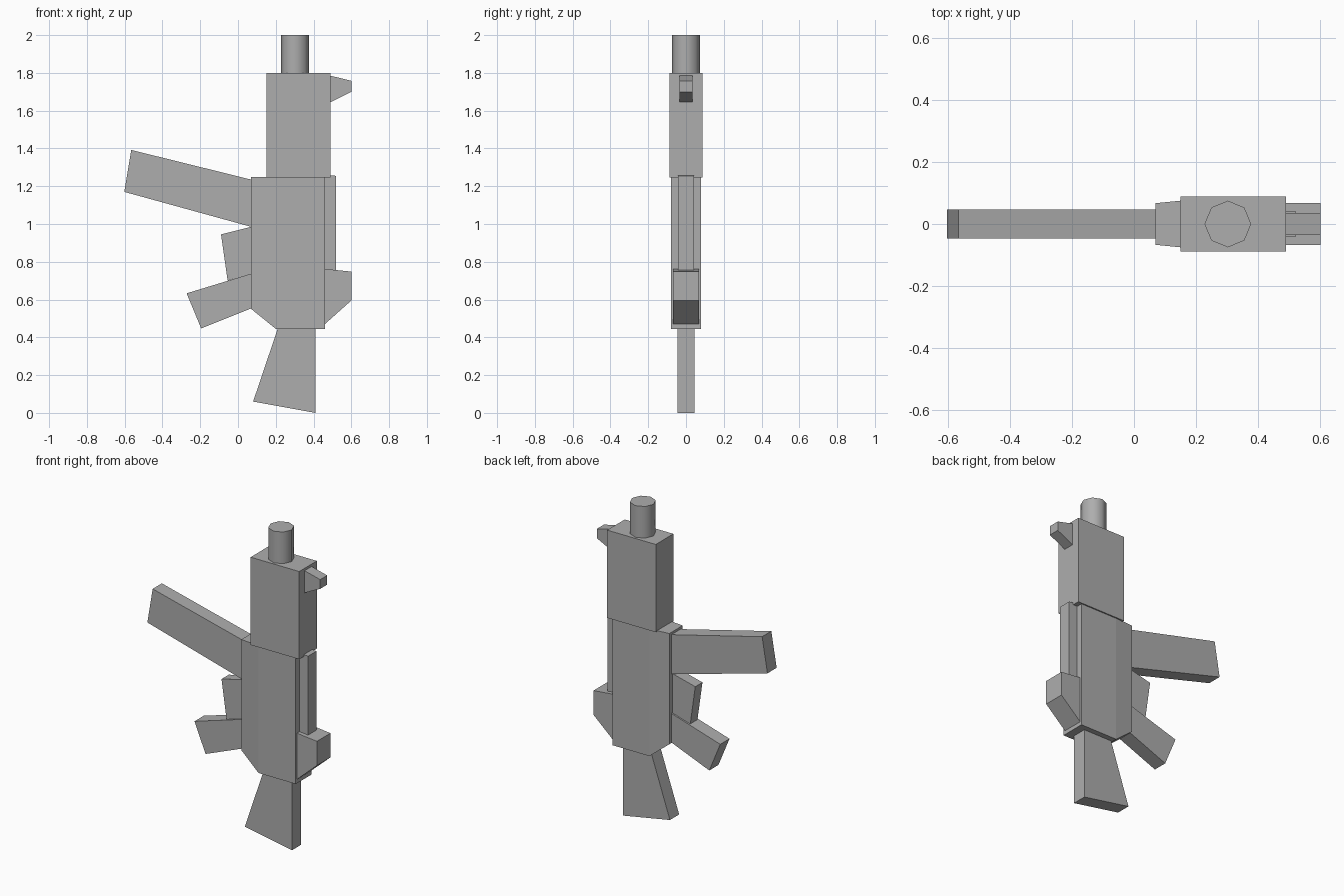
import bpy
import bmesh
import math

old = bpy.data.objects.get("Cube")
if old:
    bpy.data.objects.remove(old, do_unlink=True)

grey = bpy.data.materials.new("plain_grey")
grey.use_nodes = True
colour = (0.42, 0.42, 0.42, 1)
grey.diffuse_color = colour
grey.node_tree.nodes["Principled BSDF"].inputs["Base Color"].default_value = colour


def finish(name, bm):
    bmesh.ops.recalc_face_normals(bm, faces=bm.faces)
    mesh = bpy.data.meshes.new(name)
    bm.to_mesh(mesh)
    bm.free()
    mesh.materials.append(grey)
    obj = bpy.data.objects.new(name, mesh)
    bpy.context.collection.objects.link(obj)
    return obj


def slab(name, outline, half):
    """Extrude an x-z outline evenly to both sides of y = 0."""
    bm = bmesh.new()
    face = bm.faces.new([bm.verts.new((x, -half, z)) for x, z in outline])
    ext = bmesh.ops.extrude_face_region(bm, geom=[face])["geom"]
    moved = [v for v in ext if isinstance(v, bmesh.types.BMVert)]
    bmesh.ops.translate(bm, verts=moved, vec=(0, 2 * half, 0))
    return finish(name, bm)


def loft(name, sections):
    """Join rectangular sections (x, bottom, top, half depth) along x."""
    bm = bmesh.new()
    rings = [[bm.verts.new((x, y, z)) for y, z in
              ((-h, lo), (h, lo), (h, hi), (-h, hi))]
             for x, lo, hi, h in sections]
    for a, b in zip(rings, rings[1:]):
        for i in range(4):
            j = (i + 1) % 4
            bm.faces.new((a[i], a[j], b[j], b[i]))
    bm.faces.new(rings[0])
    bm.faces.new(rings[-1])
    return finish(name, bm)


# Main body, narrowing toward the magazine side
loft("receiver", [(0.07, 0.55, 1.25, 0.067),
                  (0.2, 0.445, 1.25, 0.08),
                  (0.46, 0.445, 1.25, 0.08)])

# Upper housing and its sight
slab("handguard", [(0.15, 1.245), (0.49, 1.245), (0.49, 1.8), (0.15, 1.8)], 0.088)
slab("front_sight", [(0.49, 1.785), (0.6, 1.758), (0.6, 1.7), (0.49, 1.645)], 0.035)

# Rail and rear block on the sight side
slab("top_rail", [(0.46, 1.26), (0.52, 1.255), (0.52, 0.72), (0.46, 0.72)], 0.042)
slab("rear_sight", [(0.46, 0.762), (0.6, 0.748), (0.6, 0.595), (0.46, 0.47)], 0.068)

# Parts on the magazine side
slab("magazine", [(0.07, 1.235), (-0.565, 1.392), (-0.602, 1.17), (0.07, 0.985)], 0.046)
slab("trigger_guard", [(0.07, 0.985), (-0.09, 0.945), (-0.055, 0.7), (0.07, 0.735)], 0.036)
slab("grip", [(0.07, 0.737), (-0.272, 0.633), (-0.195, 0.447), (0.07, 0.553)], 0.046)

# Shoulder stock
slab("stock", [(0.21, 0.445), (0.41, 0.445), (0.41, 0), (0.08, 0.06)], 0.046)

# Eight-sided barrel with smooth sides
bpy.ops.mesh.primitive_cylinder_add(vertices=8, radius=0.075, depth=0.2,
                                    location=(0.302, 0, 1.9))
barrel = bpy.context.object
barrel.name = "barrel"
barrel.data.materials.append(grey)
bpy.ops.object.shade_smooth_by_angle(angle=math.radians(60))
